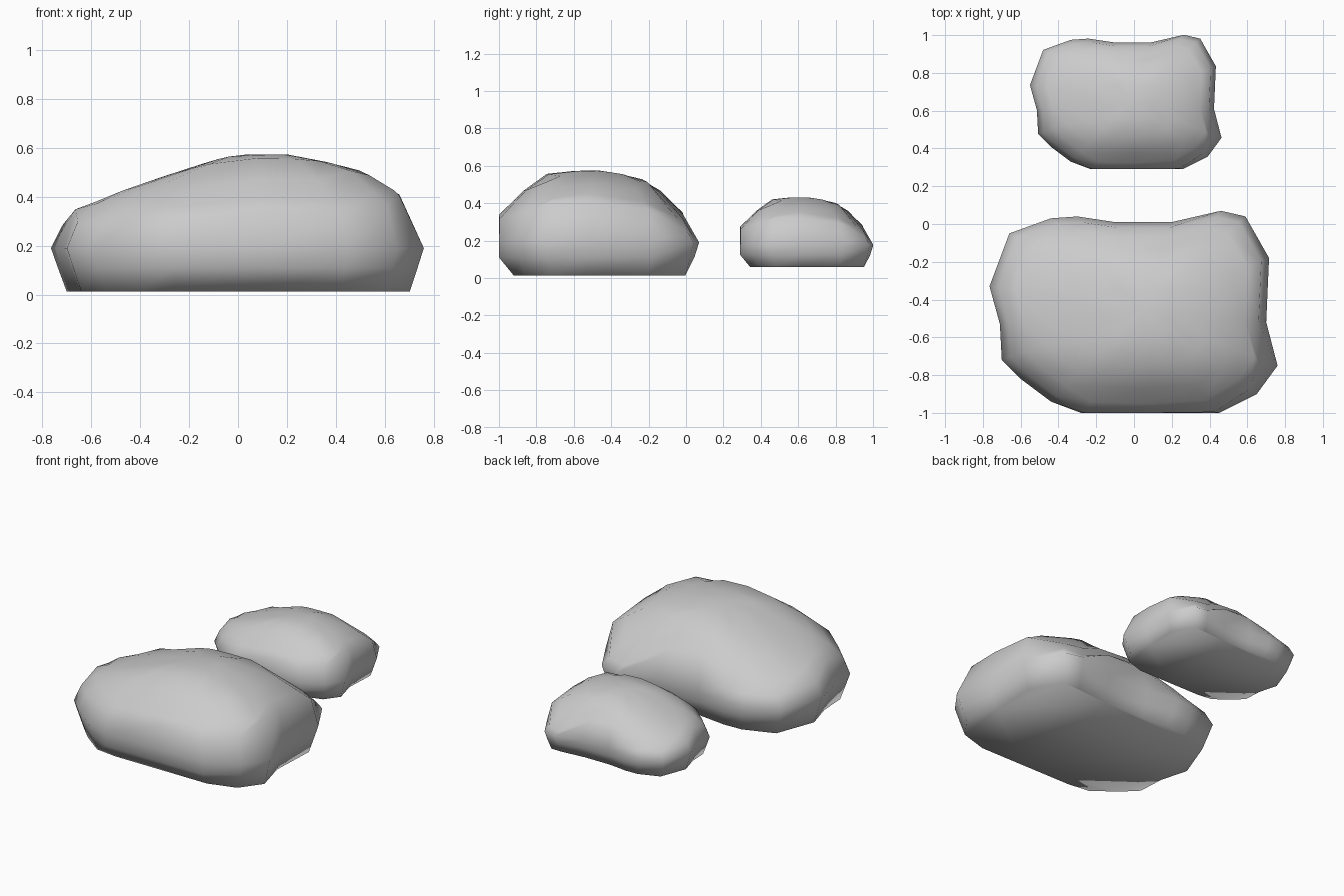
import bpy, bmesh

if "Cube" in bpy.data.objects:
    bpy.data.objects.remove(bpy.data.objects["Cube"])

CX, CY = 0.04, -0.46

# plan outline of the boulder at its widest level
OUTLINE = [(-0.28, -1.04), (0.1, -1.05), (0.45, -1.03), (0.65, -0.9), (0.76, -0.75),
           (0.70, -0.52), (0.715, -0.18), (0.59, 0.04), (0.46, 0.07), (0.2, 0.01),
           (-0.1, 0.01), (-0.3, 0.04), (-0.44, 0.03), (-0.66, -0.05), (-0.765, -0.33),
           (-0.71, -0.53), (-0.70, -0.72), (-0.6, -0.82), (-0.44, -0.94)]
# top silhouettes seen from the front (x, z) and from the side (y, z)
FRONT = [(-0.765, 0.22), (-0.69, 0.34), (-0.44, 0.44), (-0.05, 0.57), (0.19, 0.58),
         (0.49, 0.52), (0.70, 0.385), (0.76, 0.22)]
SIDE = [(-1.0, 0.34), (-0.77, 0.57), (-0.45, 0.58), (-0.18, 0.525), (-0.02, 0.37),
        (0.035, 0.25), (0.07, 0.19)]
# lower rings: scale, height, front limit, back limit
LOWER = [(0.92, 0.012, -0.92, -0.005), (0.965, 0.11, -1.0, 0.045), (1.0, 0.19, -1.0, 0.07)]
UPPER = [0.94, 0.83, 0.69, 0.48, 0.24]


def sample(pts, t):
    if t <= pts[0][0]:
        return pts[0][1]
    for (a, za), (b, zb) in zip(pts, pts[1:]):
        if t <= b:
            return za + (zb - za) * (t - a) / (b - a)
    return pts[-1][1]


def crown(x, y):
    z = sample(FRONT, x) * sample(SIDE, y) / 0.58
    # sloping front left corner and hollow at the back right
    z = min(z, 0.26 + 0.99 + 0.7 * (x + y))
    if x > 0:
        z -= 0.06 * max(0, 1 - abs(y + 0.08) / 0.1) * min(1, x / 0.2)
    return max(0.22, z)


def boulder(name, scale, offset):
    bm = bmesh.new()
    rings = []
    # undercut and widest level
    for s, z, lo, hi in LOWER:
        ring = []
        for px, py in OUTLINE:
            y = min(max(CY + (py - CY) * s, lo), hi)
            ring.append(bm.verts.new((CX + (px - CX) * s, y, z)))
        rings.append(ring)
    # domed top
    for s in UPPER:
        ring = []
        for px, py in OUTLINE:
            x, y = CX + (px - CX) * s, max(CY + (py - CY) * s, -1.0)
            if y < -0.45:
                x = min(x, 0.66)
            ring.append(bm.verts.new((x, y, crown(x, y))))
        rings.append(ring)
    n = len(OUTLINE)
    for a, b in zip(rings, rings[1:]):
        for i in range(n):
            j = (i + 1) % n
            bm.faces.new((a[i], a[j], b[j], b[i]))
    # flat base and cap
    bm.faces.new(rings[0][::-1])
    top = bm.verts.new((CX, CY, crown(CX, CY)))
    for i in range(n):
        bm.faces.new((rings[-1][i], rings[-1][(i + 1) % n], top))
    # soften the crown, leaving the outline in place
    inner = [v for ring in rings[4:] for v in ring]
    bmesh.ops.smooth_vert(bm, verts=inner, factor=0.3, use_axis_z=True)
    for f in bm.faces:
        f.smooth = True
    bmesh.ops.recalc_face_normals(bm, faces=bm.faces)
    me = bpy.data.meshes.new(name)
    bm.to_mesh(me)
    bm.free()
    ob = bpy.data.objects.new(name, me)
    ob.scale = (scale,) * 3
    ob.location = offset
    bpy.context.collection.objects.link(ob)


boulder("large_boulder", 1.0, (0, 0, 0))
boulder("small_boulder", 0.665, (-0.042, 0.955, 0.05))
